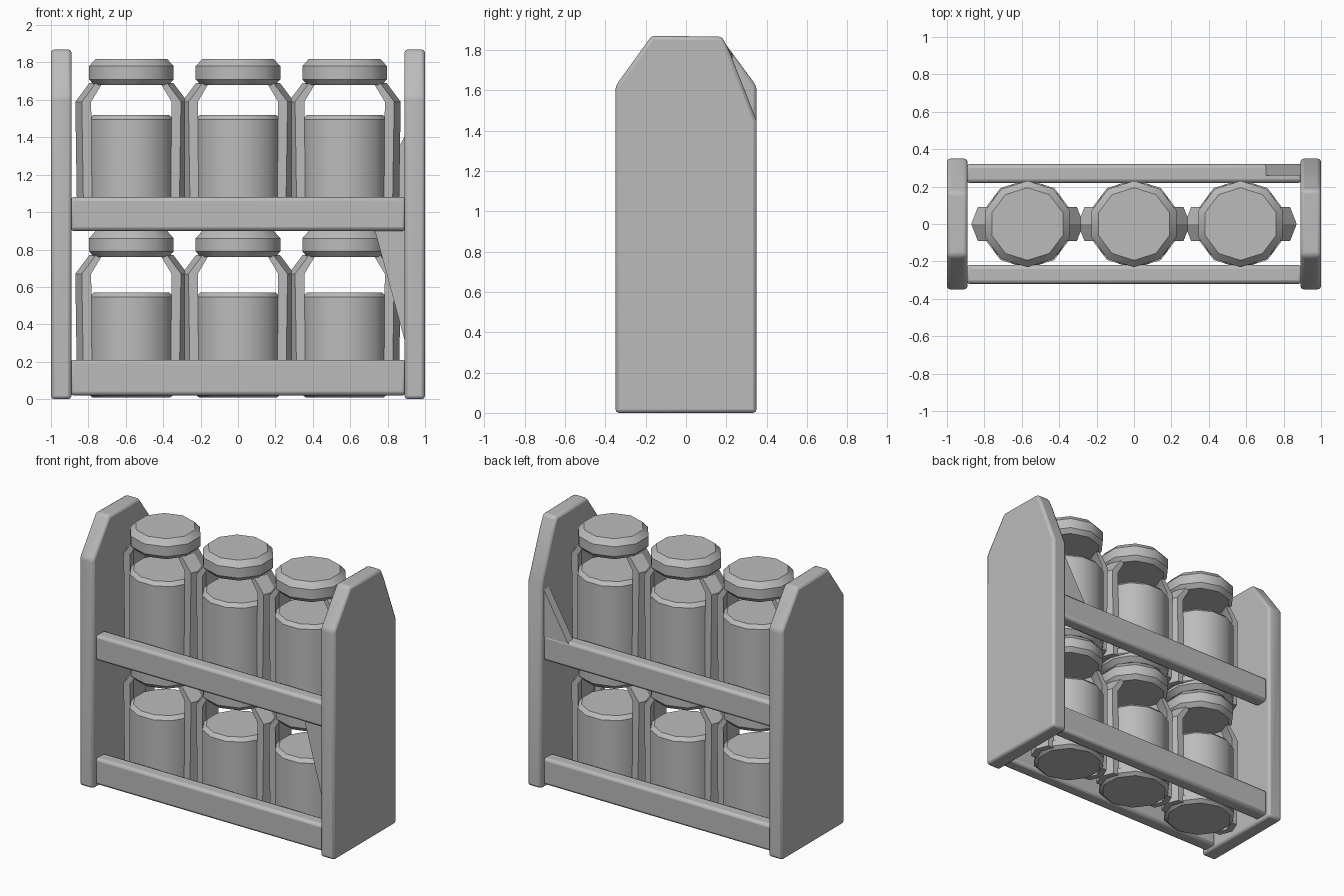
import bpy, bmesh, math

if "Cube" in bpy.data.objects:
    bpy.data.objects.remove(bpy.data.objects["Cube"])

gray = bpy.data.materials.new("plain gray")
gray.diffuse_color = (0.5, 0.5, 0.5, 1)
gray.use_nodes = True
gray.node_tree.nodes["Principled BSDF"].inputs["Base Color"].default_value = gray.diffuse_color


def finish(name, bm, bevel=0.0, segments=2, angle=40):
    bmesh.ops.recalc_face_normals(bm, faces=bm.faces)
    me = bpy.data.meshes.new(name)
    bm.to_mesh(me)
    bm.free()
    me.materials.append(gray)
    ob = bpy.data.objects.new(name, me)
    bpy.context.collection.objects.link(ob)
    if bevel:
        mod = ob.modifiers.new("rounded edges", 'BEVEL')
        mod.width = bevel
        mod.segments = segments
        mod.limit_method = 'ANGLE'
        mod.angle_limit = math.radians(35)
    bpy.ops.object.select_all(action='DESELECT')
    ob.select_set(True)
    bpy.context.view_layer.objects.active = ob
    bpy.ops.object.shade_smooth_by_angle(angle=math.radians(angle))
    return ob


def prism(name, outline, offset, bevel=0.0):
    """Extrude a closed 3D outline along an offset vector."""
    bm = bmesh.new()
    face = bm.faces.new([bm.verts.new(p) for p in outline])
    out = bmesh.ops.extrude_face_region(bm, geom=[face])
    moved = [g for g in out["geom"] if isinstance(g, bmesh.types.BMVert)]
    bmesh.ops.translate(bm, verts=moved, vec=offset)
    return finish(name, bm, bevel)


def lathe(name, profile, x, sides):
    """Closed solid from (radius, z) rings, slightly flattened in depth."""
    bm = bmesh.new()
    rings = []
    for r, z in profile:
        angles = [2 * math.pi * (i + 0.5) / sides for i in range(sides)]
        rings.append([bm.verts.new((x + r * math.cos(a), 0.97 * r * math.sin(a), z))
                      for a in angles])
    for a, b in zip(rings, rings[1:]):
        for i in range(sides):
            j = (i + 1) % sides
            bm.faces.new((a[i], a[j], b[j], b[i]))
    bm.faces.new(rings[0])
    bm.faces.new(rings[-1])
    return finish(name, bm)


def glass_strip(name, x, side, z0, shoulder, neck):
    """Pointed sliver of jar wall that bends inward at the shoulder."""
    bm = bmesh.new()
    rings = []
    for tip, inner, half, z in ((0.29, 0.245, 0.09, z0), (0.30, 0.25, 0.09, shoulder),
                                (0.225, 0.19, 0.09, neck)):
        section = ((tip, 0), (tip - 0.035, half), (inner - 0.035, half),
                   (inner, 0), (inner - 0.035, -half), (tip - 0.035, -half))
        rings.append([bm.verts.new((x + side * px, py, z)) for px, py in section])
    for a, b in zip(rings, rings[1:]):
        for i in range(6):
            j = (i + 1) % 6
            bm.faces.new((a[i], a[j], b[j], b[i]))
    bm.faces.new(rings[0])
    bm.faces.new(rings[-1])
    return finish(name, bm, angle=30)


# Side panels with clipped top corners; the right one has a deeper rear cut
front_edge = [(0.35, 0), (-0.35, 0), (-0.35, 1.62), (-0.17, 1.87)]
for name, x, rear in (("left_panel", -1.0, [(0.17, 1.865), (0.35, 1.62)]),
                      ("right_panel", 0.89, [(0.18, 1.865), (0.22, 1.78), (0.35, 1.45)])):
    prism(name, [(x, y, z) for y, z in front_edge + rear], (0.11, 0, 0), 0.018)

# Front and rear rails at two levels
for side, label in ((-1, "front"), (1, "rear")):
    for level, z0, z1 in (("lower", 0.02, 0.21), ("upper", 0.90, 1.08)):
        y0, y1 = side * 0.22, side * 0.32
        prism(f"{label}_{level}_rail",
              [(-0.90, y0, z0), (-0.90, y1, z0), (-0.90, y1, z1), (-0.90, y0, z1)],
              (1.80, 0, 0), 0.02)

# Braces joining the upper rails to the right panel
prism("front_brace", [(0.73, -0.30, 0.91), (0.90, -0.30, 0.91), (0.90, -0.30, 0.28)],
      (0, 0.05, 0))
prism("rear_brace", [(0.70, 0.26, 1.07), (0.90, 0.26, 1.07), (0.90, 0.26, 1.42)],
      (0, 0.06, 0))

# Two rows of jars: contents, base, lid and slivers of glass
for row, base in (("lower", 0.0), ("upper", 0.925)):
    top = 0.57 if row == "lower" else 1.52
    lid = 0.76 if row == "lower" else 1.68
    start = 0.02 if row == "lower" else 0.90
    for i, x in enumerate((-0.57, 0.0, 0.57)):
        lathe(f"{row}_contents_{i}",
              [(0.20, start), (0.235, start + 0.03), (0.235, top - 0.025), (0.21, top)], x, 12)
        lathe(f"{row}_base_{i}", [(0.22, base + 0.01), (0.245, base + 0.03),
                                  (0.245, base + 0.07)], x, 10)
        lathe(f"{row}_lid_{i}", [(0.21, lid), (0.238, lid + 0.03),
                                 (0.238, lid + 0.10), (0.20, lid + 0.14)], x, 10)
        for side in (-1, 1):
            glass_strip(f"{row}_glass_{i}_{'right' if side > 0 else 'left'}",
                        x, side, base + 0.02, lid - 0.09, lid + 0.01)
